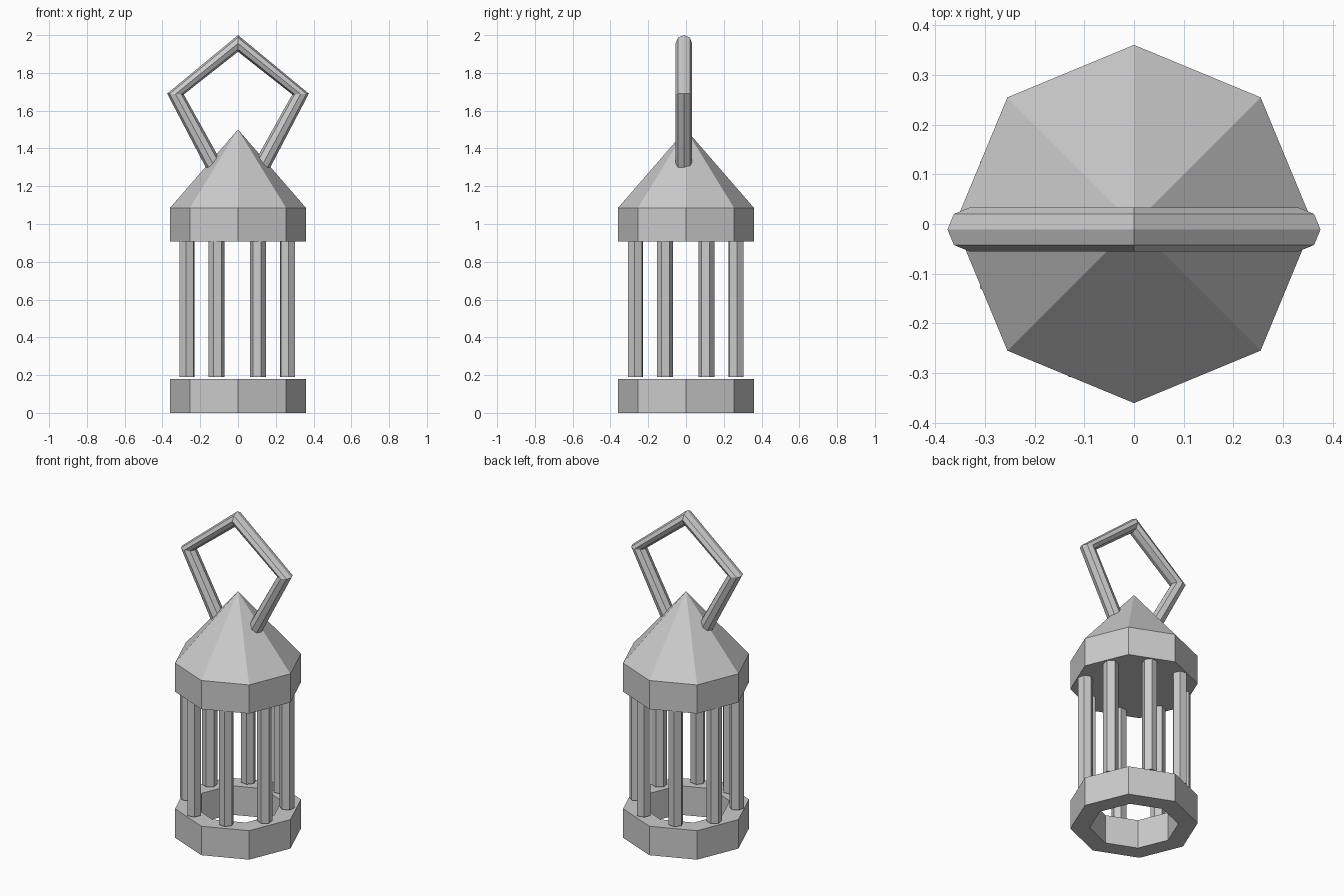
import bpy, bmesh
from math import cos, sin, pi, radians

if "Cube" in bpy.data.objects:
    bpy.data.objects.remove(bpy.data.objects["Cube"])


def make(name, verts, faces):
    me = bpy.data.meshes.new(name)
    me.from_pydata(verts, [], faces)
    bm = bmesh.new()
    bm.from_mesh(me)
    bmesh.ops.recalc_face_normals(bm, faces=bm.faces)
    bm.to_mesh(me)
    bm.free()
    ob = bpy.data.objects.new(name, me)
    bpy.context.collection.objects.link(ob)
    return ob


def circle(r, z, n=8, cx=0.0, cy=0.0, a0=0.0):
    return [(cx + r * cos(a0 + 2 * pi * i / n), cy + r * sin(a0 + 2 * pi * i / n), z)
            for i in range(n)]


def bridge(a, b, n):
    # quads between two rings starting at vertex indices a and b
    return [(a + i, a + (i + 1) % n, b + (i + 1) % n, b + i) for i in range(n)]


# Base: octagonal ring with an open middle
profile = [(0.36, 0.0), (0.36, 0.18), (0.25, 0.18), (0.25, 0.0)]
verts, faces = [], []
for k, (r, z) in enumerate(profile):
    verts += circle(r, z)
    faces += bridge(8 * k, 8 * ((k + 1) % 4), 8)
make("base_ring", verts, faces)

# Roof: octagonal band with a pyramid on top
verts = circle(0.36, 0.907) + circle(0.36, 1.085) + [(0, 0, 1.5)]
faces = bridge(0, 8, 8) + [tuple(range(8))]
faces += [(8 + i, 8 + (i + 1) % 8, 16) for i in range(8)]
make("roof", verts, faces)

# Eight hexagonal bars between base and roof
for i in range(8):
    a = radians(22.5 + 45 * i)
    x, y = -0.004 + 0.288 * cos(a), -0.002 + 0.288 * sin(a)
    verts = circle(0.043, 0.19, 6, x, y, a) + circle(0.043, 0.91, 6, x, y, a)
    faces = bridge(0, 6, 6) + [tuple(range(6)), tuple(range(6, 12))]
    make(f"bar_{i + 1}", verts, faces)

# Handle: five-cornered loop, octagonal section, lower corners sunk in the roof
# each corner: x, z, outward direction x, z
corners = [(0, 1.956, 0, 1), (0.331, 1.688, 1, 0.05), (0.095, 1.25, 0.88, -0.48),
           (-0.095, 1.25, -0.88, -0.48), (-0.331, 1.688, -1, 0.05)]
verts, faces = [], []
for k, (x, z, dx, dz) in enumerate(corners):
    for i in range(8):
        c, s = 0.044 * cos(pi * i / 4), 0.044 * sin(pi * i / 4)
        verts.append((x + dx * c, -0.011 + s, z + dz * c))
    faces += bridge(8 * k, 8 * ((k + 1) % 5), 8)
make("handle", verts, faces)
